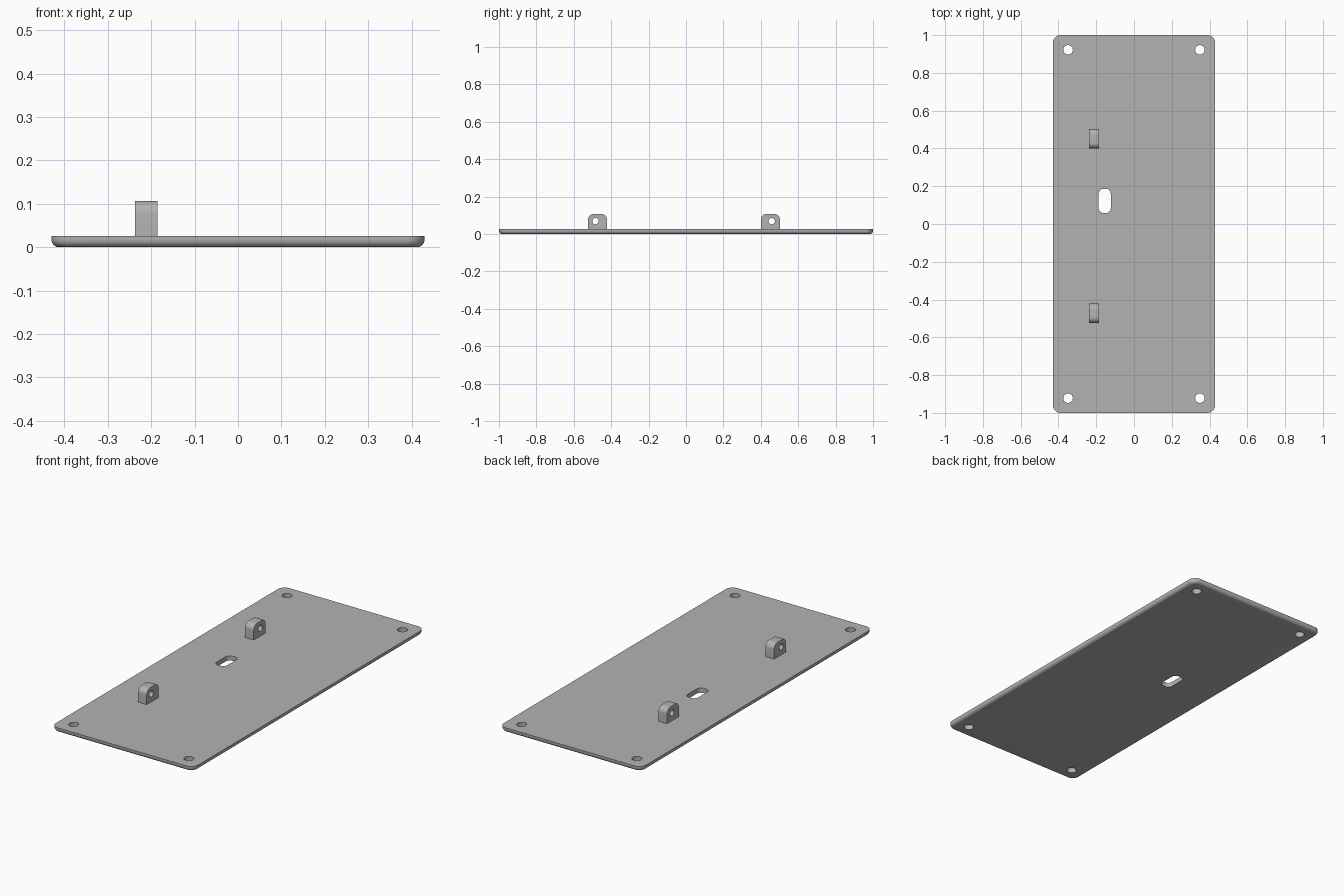
import bpy, bmesh, math

if "Cube" in bpy.data.objects:
    bpy.data.objects.remove(bpy.data.objects["Cube"])

metal = bpy.data.materials.new("plain grey")
metal.diffuse_color = (0.45, 0.45, 0.45, 1)
metal.use_nodes = True
metal.node_tree.nodes["Principled BSDF"].inputs["Base Color"].default_value = metal.diffuse_color


def rounded(u0, u1, v0, v1, radii, n=8):
    """Counter-clockwise rectangle outline; radii run from lower left round."""
    corners = [(u0, v0, 1, 1, 180), (u1, v0, -1, 1, 270),
               (u1, v1, -1, -1, 0), (u0, v1, 1, -1, 90)]
    pts = []
    for (u, v, su, sv, start), r in zip(corners, radii):
        if r == 0:
            pts.append((u, v))
            continue
        for i in range(n + 1):
            a = math.radians(start + 90 * i / n)
            pts.append((u + su * r + r * math.cos(a), v + sv * r + r * math.sin(a)))
    return pts


def circle(u, v, r, n=32):
    return [(u + r * math.cos(2 * math.pi * i / n),
             v + r * math.sin(2 * math.pi * i / n)) for i in range(n)]


def loft(name, rings):
    """Closed solid through a stack of equal-length rings of 3D points."""
    bm = bmesh.new()
    loops = [[bm.verts.new(p) for p in ring] for ring in rings]
    for a, b in zip(loops, loops[1:]):
        for i in range(len(a)):
            j = (i + 1) % len(a)
            bm.faces.new((a[i], a[j], b[j], b[i]))
    bm.faces.new(loops[0][::-1])
    bm.faces.new(loops[-1])
    bmesh.ops.recalc_face_normals(bm, faces=bm.faces)
    mesh = bpy.data.meshes.new(name)
    bm.to_mesh(mesh)
    bm.free()
    ob = bpy.data.objects.new(name, mesh)
    bpy.context.collection.objects.link(ob)
    mesh.materials.append(metal)
    return ob


def prism_z(name, pts, z0, z1):
    return loft(name, [[(x, y, z) for x, y in pts] for z in (z0, z1)])


def prism_x(name, pts, x0, x1):
    return loft(name, [[(x, y, z) for y, z in pts] for x in (x0, x1)])


def finish(ob, cutters):
    """Cut the openings out, then smooth the curved faces."""
    for c in cutters:
        m = ob.modifiers.new("cut", 'BOOLEAN')
        m.operation, m.solver, m.object = 'DIFFERENCE', 'EXACT', c
    bpy.context.view_layer.objects.active = ob
    for o in bpy.context.selected_objects:
        o.select_set(False)
    ob.select_set(True)
    for m in list(ob.modifiers):
        bpy.ops.object.modifier_apply(modifier=m.name)
    for c in cutters:
        bpy.data.objects.remove(c)
    bpy.ops.object.shade_smooth_by_angle(angle=math.radians(30))


# Base plate: rounded corners, rounded lower edge, square upper edge
W, L, T, R, F = 0.43, 1.0, 0.026, 0.042, 0.018
rings = []
for i in range(7):
    a = math.radians(90 * i / 6)
    d = F * (1 - math.sin(a))
    z = F * (1 - math.cos(a))
    rings.append([(x, y, z) for x, y in
                  rounded(-W + d, W - d, -L + d, L - d, [R - d] * 4)])
rings.append([(x, y, T) for x, y in rounded(-W, W, -L, L, [R] * 4)])
plate = loft("base_plate", rings)

# Corner screw holes and the cable slot
holes = [prism_z("hole_cutter", circle(sx * 0.349, sy * 0.922, 0.025), -0.1, 0.1)
         for sx in (-1, 1) for sy in (-1, 1)]
slot = prism_z("slot_cutter", rounded(-0.187, -0.123, 0.058, 0.186, [0.026] * 4), -0.1, 0.1)
finish(plate, holes + [slot])

# Two upright lugs, each with a cross hole
for name, y0, hole_y in (("front_lug", -0.524, -0.484), ("back_lug", 0.4, 0.458)):
    lug = prism_x(name, rounded(y0, y0 + 0.102, T - 0.004, 0.107, [0, 0, 0.03, 0.03]),
                  -0.237, -0.185)
    finish(lug, [prism_x("pin_cutter", circle(hole_y, 0.069, 0.017, 24), -0.4, 0)])
